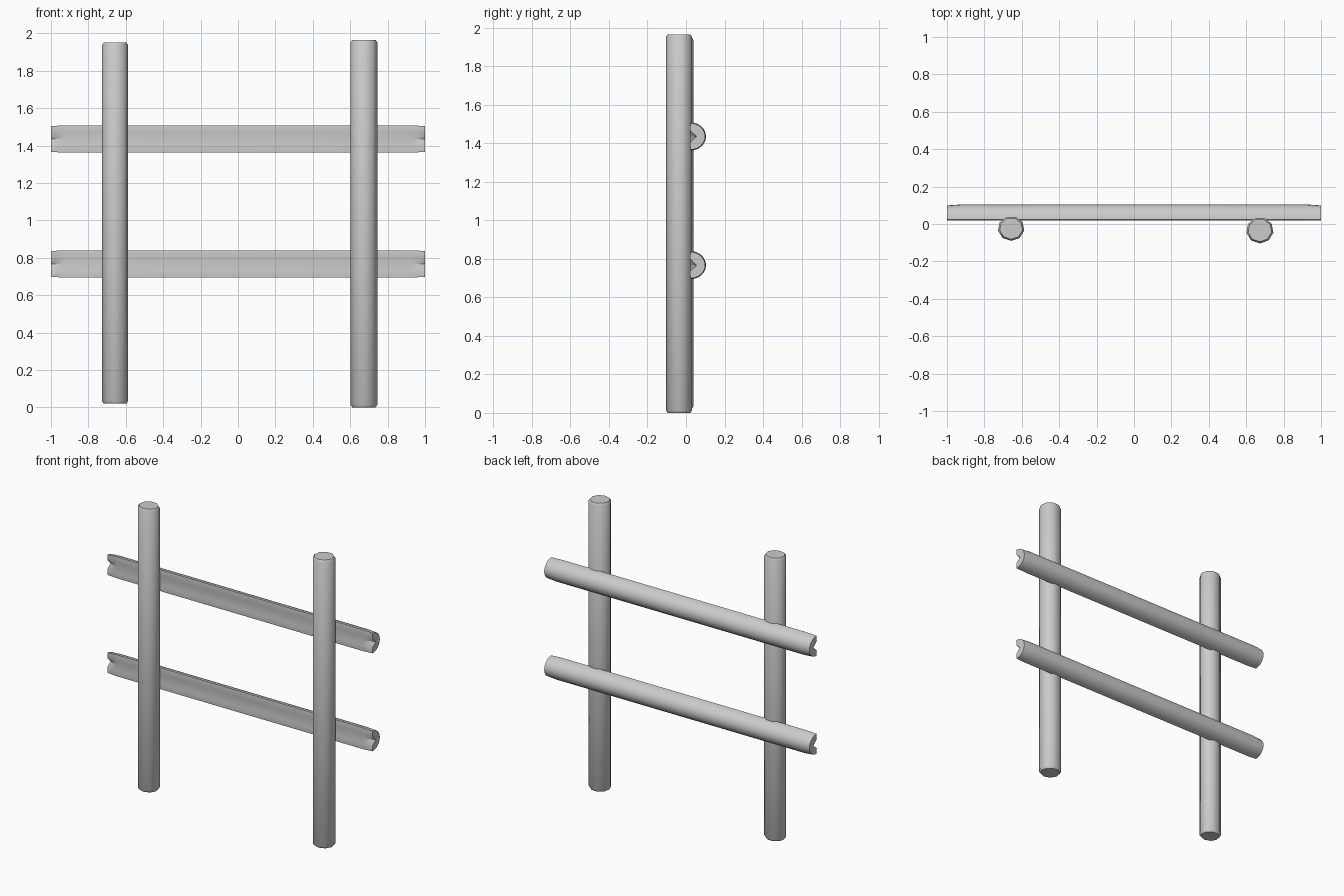
import bpy, bmesh, math

if "Cube" in bpy.data.objects:
    bpy.data.objects.remove(bpy.data.objects["Cube"])


def add_object(name, verts, faces, angle=40):
    mesh = bpy.data.meshes.new(name)
    mesh.from_pydata(verts, [], faces)
    bm = bmesh.new()
    bm.from_mesh(mesh)
    bmesh.ops.recalc_face_normals(bm, faces=bm.faces)
    bm.to_mesh(mesh)
    bm.free()
    ob = bpy.data.objects.new(name, mesh)
    bpy.context.collection.objects.link(ob)
    bpy.ops.object.select_all(action='DESELECT')
    ob.select_set(True)
    bpy.context.view_layer.objects.active = ob
    bpy.ops.object.shade_smooth_by_angle(angle=math.radians(angle))
    return ob


def loft(name, rings):
    # Joins equal-sized rings and caps both ends
    n = len(rings[0])
    verts = [p for ring in rings for p in ring]
    faces = [(k * n + i, k * n + (i + 1) % n, (k + 1) * n + (i + 1) % n, (k + 1) * n + i)
             for k in range(len(rings) - 1) for i in range(n)]
    faces += [tuple(range(n)), tuple(range(len(verts) - n, len(verts)))]
    return add_object(name, verts, faces)


def post(name, x, y, rx, ry, z0, z1, sides=9):
    # Upright pole with small chamfers at both ends
    def ring(z, s):
        return [(x + rx * s * math.sin(2 * math.pi * i / sides),
                 y - ry * s * math.cos(2 * math.pi * i / sides), z) for i in range(sides)]
    c = 0.014
    loft(name, [ring(z0, 0.87), ring(z0 + c, 1), ring(z1 - c, 1), ring(z1, 0.87)])


def rail(name, z, r=0.073, back=0.02, depth=0.084, steps=12):
    # Half-round log: flat to the front, tapered ends with a dent in the flat side
    def ring(x, s, dent):
        pts = [(x, back + 0.003 + (depth - 0.003) * s * math.sin(math.pi * i / steps),
                z + r * s * math.cos(math.pi * i / steps)) for i in range(steps + 1)]
        pts += [(x, back, z - 0.033), (x, back + dent, z), (x, back, z + 0.033)]
        return pts
    loft(name, [ring(-1, 0.94, 0.035), ring(-0.93, 1, 0), ring(0.93, 1, 0), ring(1, 0.94, 0.035)])


# Posts
post("left_post", -0.657, -0.024, 0.071, 0.066, 0.02, 1.95)
post("right_post", 0.673, -0.034, 0.073, 0.07, 0.0, 1.965)

# Rails
rail("upper_rail", 1.435)
rail("lower_rail", 0.767)
